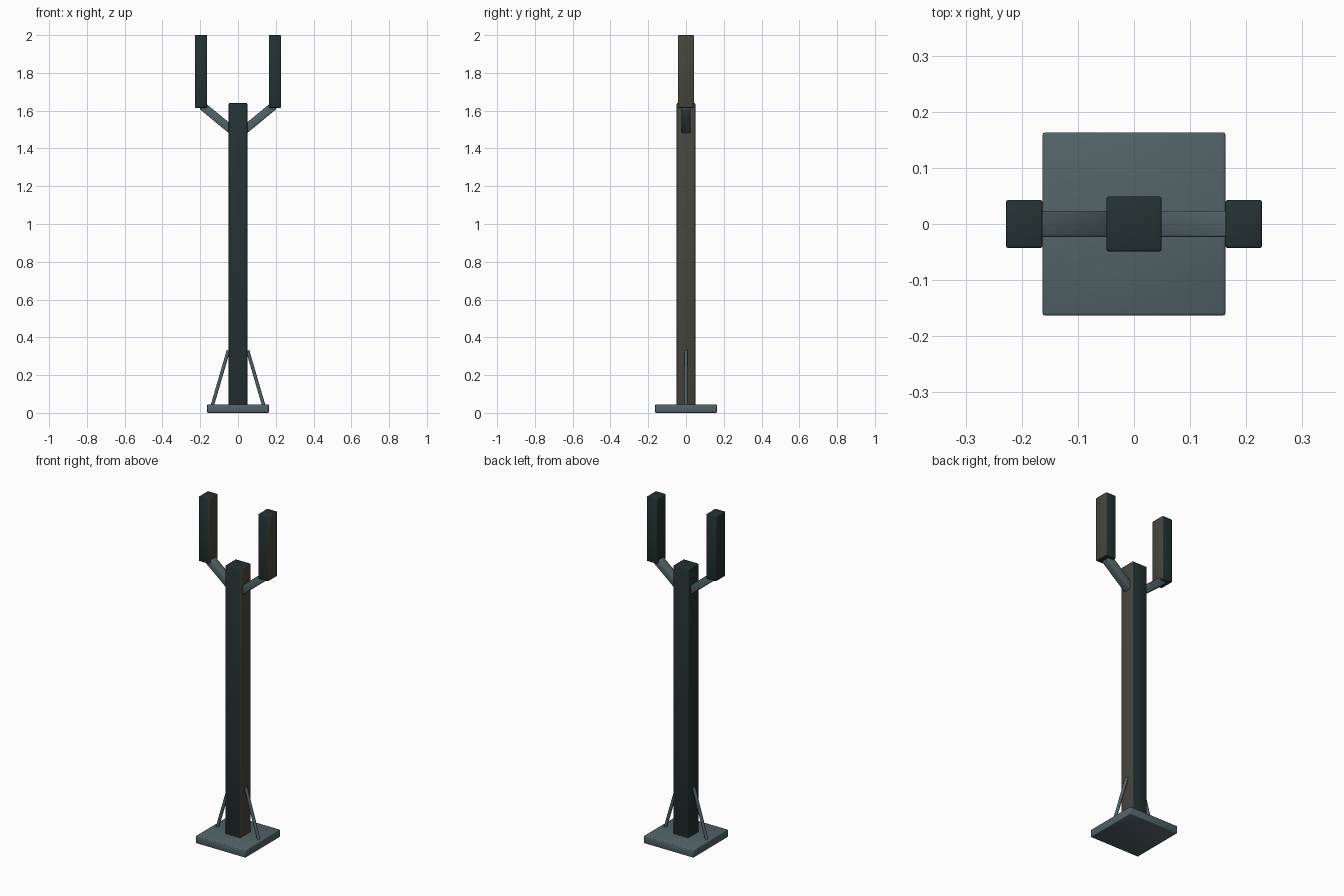
import bpy
import bmesh
from math import atan2
from mathutils import Matrix, Vector

if "Cube" in bpy.data.objects:
    bpy.data.objects.remove(bpy.data.objects["Cube"])


def make_material(name, color):
    mat = bpy.data.materials.new(name)
    mat.use_nodes = True
    mat.diffuse_color = (*color, 1)
    mat.node_tree.nodes["Principled BSDF"].inputs["Base Color"].default_value = (*color, 1)
    return mat


steel = make_material("grey steel", (0.085, 0.125, 0.137))
dark = make_material("dark green paint", (0.018, 0.031, 0.031))
brown = make_material("brown grey paint", (0.063, 0.059, 0.048))


def finish(name, bm, mats):
    mesh = bpy.data.meshes.new(name)
    bm.to_mesh(mesh)
    bm.free()
    for mat in mats:
        mesh.materials.append(mat)
    mesh.shade_smooth()
    obj = bpy.data.objects.new(name, mesh)
    bpy.context.collection.objects.link(obj)
    return obj


def rounded_box(name, size, matrix, mats, bevel=0.004):
    """Box with softened edges; a second material goes on the +x side."""
    bm = bmesh.new()
    bmesh.ops.create_cube(bm, size=1, matrix=Matrix.Diagonal((*size, 1)))
    bmesh.ops.bevel(bm, geom=bm.edges[:], offset=bevel, segments=2,
                    profile=0.5, affect='EDGES')
    bm.normal_update()
    if len(mats) > 1:
        for face in bm.faces:
            face.material_index = int(face.normal.x > 0.7)
    bm.transform(matrix)
    return finish(name, bm, mats)


def upright(name, x, z0, z1, wx, wy, mats):
    place = Matrix.Translation((x, 0, (z0 + z1) / 2))
    return rounded_box(name, (wx, wy, z1 - z0), place, mats)


def along(start, end):
    """Matrix and length for a part whose z axis runs from start to end."""
    start, end = Vector(start), Vector(end)
    d = end - start
    turn = Matrix.Rotation(atan2(d.x, d.z), 4, 'Y')
    return Matrix.Translation((start + end) / 2) @ turn, d.length


# Base plate and main column
upright("base_plate", 0, 0, 0.045, 0.326, 0.326, [steel])
upright("column", 0, 0.04, 1.64, 0.098, 0.098, [dark, brown])

for side, label in ((1, "left"), (-1, "right")):
    # Upright prong of the fork
    upright(label + "_prong", side * 0.1955, 1.615, 2.0, 0.065, 0.086, [dark, brown])

    # Sloping arm carrying the prong
    place, length = along((side * 0.01, 0, 1.478), (side * 0.19, 0, 1.626))
    rounded_box(label + "_arm", (0.044, 0.047, length), place, [steel])

    # Thin brace between column and base
    place, length = along((side * 0.137, 0, 0.036), (side * 0.051, 0, 0.33))
    bm = bmesh.new()
    bmesh.ops.create_cone(bm, cap_ends=True, segments=16, radius1=0.009,
                          radius2=0.009, depth=length, matrix=place)
    brace = finish(label + "_brace", bm, [steel])
    bpy.ops.object.select_all(action='DESELECT')
    brace.select_set(True)
    bpy.context.view_layer.objects.active = brace
    bpy.ops.object.shade_smooth_by_angle()
